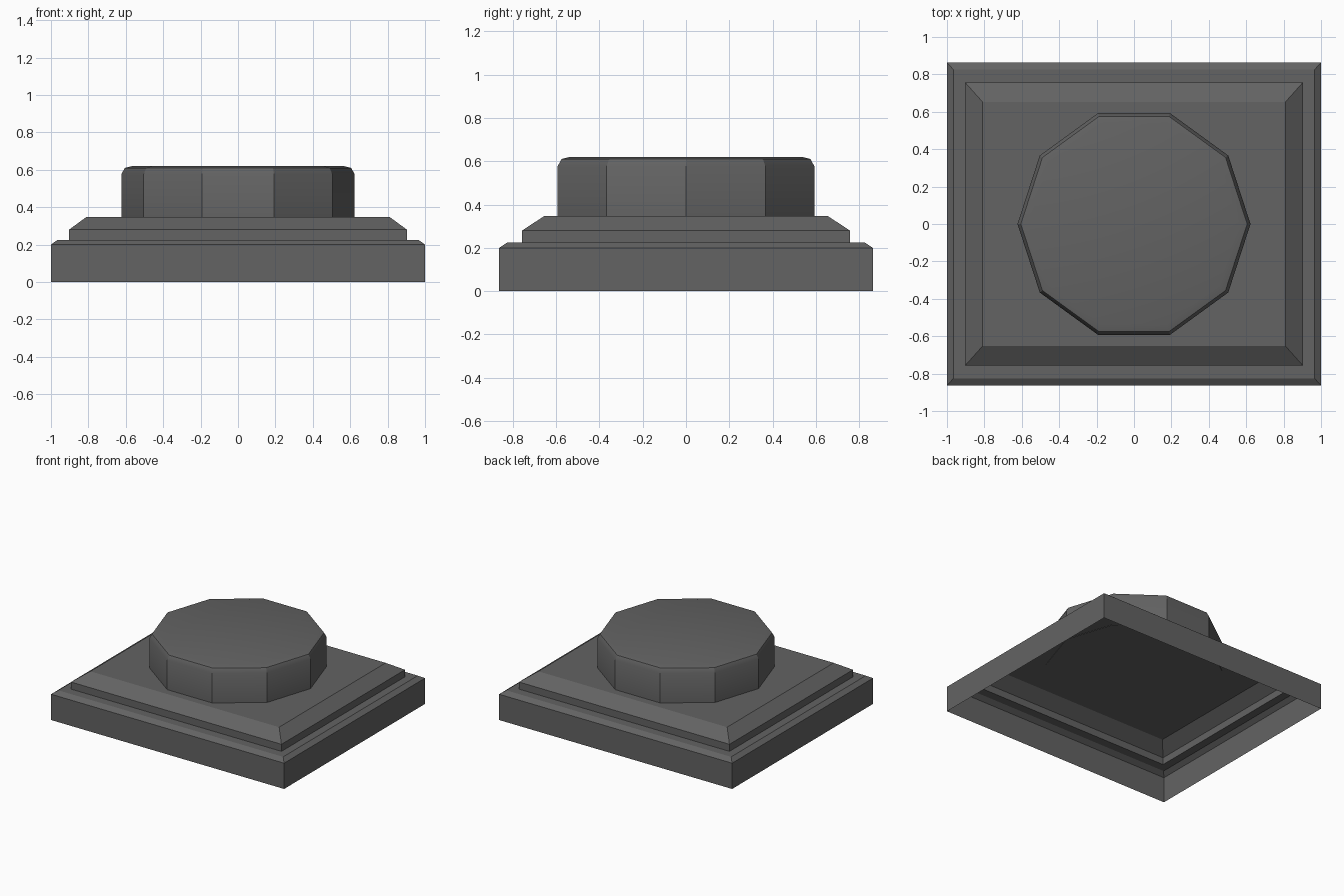
import bpy, bmesh
from math import cos, sin, tau, radians

if "Cube" in bpy.data.objects:
    bpy.data.objects.remove(bpy.data.objects["Cube"])

# Single dark grey material
grey = bpy.data.materials.new("dark_grey")
grey.use_nodes = True
colour = (0.125, 0.125, 0.125, 1)
grey.diffuse_color = colour
grey.node_tree.nodes["Principled BSDF"].inputs["Base Color"].default_value = colour


def loft(name, rings, cap_bottom):
    """Skin a stack of rings, closing the top and optionally the bottom."""
    bm = bmesh.new()
    loops = [[bm.verts.new(p) for p in ring] for ring in rings]
    count = len(loops[0])
    for low, high in zip(loops, loops[1:]):
        for i in range(count):
            j = (i + 1) % count
            bm.faces.new((low[i], low[j], high[j], high[i]))
    bm.faces.new(loops[-1])
    if cap_bottom:
        bm.faces.new(loops[0][::-1])
    mesh = bpy.data.meshes.new(name)
    bm.to_mesh(mesh)
    bm.free()
    mesh.materials.append(grey)
    obj = bpy.data.objects.new(name, mesh)
    bpy.context.collection.objects.link(obj)
    return obj


def rectangle(x, y, z):
    return [(-x, -y, z), (x, -y, z), (x, y, z), (-x, y, z)]


def decagon(r, z):
    return [(r * cos(tau * i / 10), r * sin(tau * i / 10), z) for i in range(10)]


# Stepped hollow base, open underneath
steps = [(1, 0.863, 0), (1, 0.863, 0.2), (0.965, 0.825, 0.225),
         (0.903, 0.757, 0.225), (0.903, 0.757, 0.28), (0.81, 0.653, 0.348)]
loft("stepped_base", [rectangle(*s) for s in steps], False)

# Ten-sided button with a softened top rim
rim = [(0.623, 0.345), (0.623, 0.577), (0.605, 0.61), (0.563, 0.62)]
button = loft("button", [decagon(*p) for p in rim], True)
bpy.ops.object.select_all(action="DESELECT")
button.select_set(True)
bpy.context.view_layer.objects.active = button
bpy.ops.object.shade_smooth_by_angle(angle=radians(30))
